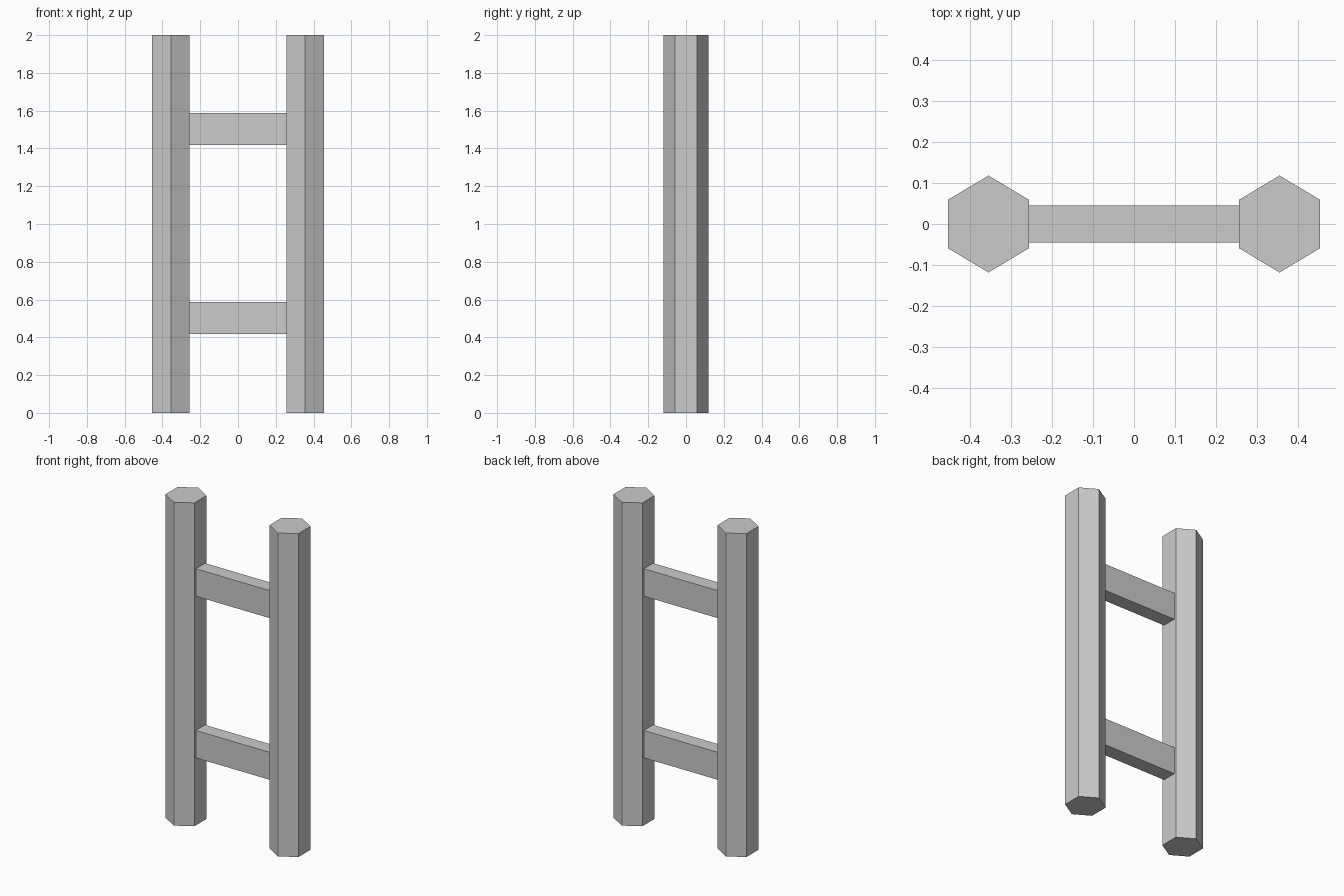
import bpy
from math import pi, cos

if "Cube" in bpy.data.objects:
    bpy.data.objects.remove(bpy.data.objects["Cube"])

HEIGHT = 2.0
POST_X = 0.356        # post centre distance from the middle
HALF_W = 0.099        # post half width across flats (x)
HALF_D = 0.1185       # post half depth across corners (y)
RUNG = (0.09, 0.17)   # rung depth and height


def apply_transform(ob):
    bpy.ops.object.transform_apply(location=False, rotation=True, scale=True)
    return ob


# Hexagonal upright posts, corners pointing front and back
def post(name, x):
    bpy.ops.mesh.primitive_cylinder_add(vertices=6, radius=1, depth=HEIGHT,
                                        location=(x, 0, HEIGHT / 2))
    ob = bpy.context.object
    ob.name = name
    ob.scale = (HALF_W / cos(pi / 6), HALF_D, 1)
    return apply_transform(ob)


# Flat rectangular rungs spanning between the inner post faces
def rung(name, z):
    bpy.ops.mesh.primitive_cube_add(size=1, location=(0, 0, z))
    ob = bpy.context.object
    ob.name = name
    ob.scale = (2 * (POST_X - HALF_W), *RUNG)
    return apply_transform(ob)


for side, sign in (("left", -1), ("right", 1)):
    post(f"{side}_post", sign * POST_X)

for level, z in (("lower", 0.502), ("upper", 1.502)):
    rung(f"{level}_rung", z)
